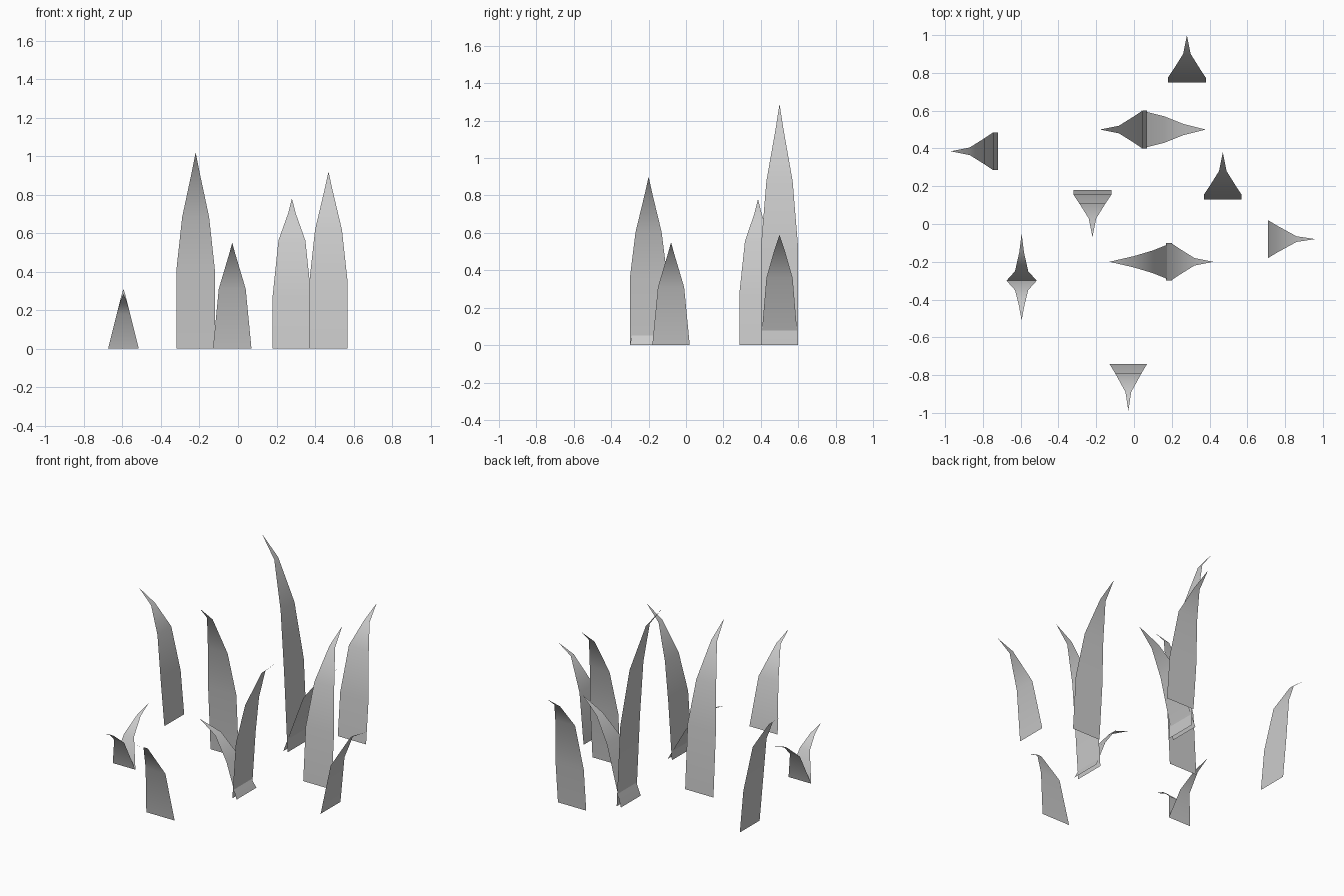
import bpy
from math import radians

if "Cube" in bpy.data.objects:
    bpy.data.objects.remove(bpy.data.objects["Cube"])

# Blade profiles: (lean outward, height, width); last point is the tip
def tall(h, low=0.37, mid=0.67):
    return [(0, 0, .2), (.025, h * low, .2), (.07, h * mid, .14),
            (.15, h * .9, .04), (.25, h, 0)]

SHORT = [(0, 0, .2), (.05, .31, .14), (.15, .495, .03), (.25, .55, 0)]
SPREAD = [(0, 0, .2), (.12, .36, .14), (.22, .5, .06), (.34, .59, 0)]
LOW_SPREAD = [(0, 0, .2), (.1, .2, .12), (.2, .33, .06), (.33, .39, 0)]
SPROUT_BACK = [(0, 0, .16), (.05, .18, .07), (.15, .27, .025), (.25, .31, 0)]
SPROUT_FRONT = [(0, 0, .16), (.05, .18, .07), (.13, .25, .03), (.21, .285, 0)]


def blade(name, x, y, angle, profile):
    """Flat curved strip leaning along its local +x, turned by angle."""
    verts, faces = [], []
    for off, z, w in profile[:-1]:
        verts += [(off, -w / 2, z), (off, w / 2, z)]
    verts.append((profile[-1][0], 0, profile[-1][1]))
    n = len(profile) - 1
    for i in range(n - 1):
        a = 2 * i
        faces.append((a, a + 2, a + 3, a + 1))
    faces.append((2 * n - 2, 2 * n, 2 * n - 1))
    mesh = bpy.data.meshes.new(name)
    mesh.from_pydata(verts, [], faces)
    mesh.shade_smooth()
    ob = bpy.data.objects.new(name, mesh)
    ob.location = (x, y, 0)
    ob.rotation_euler.z = radians(angle)
    bpy.context.collection.objects.link(ob)


RIGHT, BACK, LEFT, FRONT = 0, 90, 180, 270

# Single blades
blade("grass_blade_back", .28, .75, BACK, tall(.78, .35, .72))
blade("grass_blade_right_back", .47, .13, BACK, tall(.92))
blade("grass_blade_middle", -.22, .18, FRONT, tall(1.02, .4))
blade("grass_blade_front", -.03, -.74, FRONT, SHORT)
blade("grass_blade_right", .71, -.08, RIGHT, SHORT)
blade("grass_blade_left", -.72, .385, LEFT, tall(.78, .35, .71))

# Paired tufts
blade("back_tuft_tall", .07, .5, LEFT, tall(1.29, .4, .68))
blade("back_tuft_short", .04, .5, RIGHT, SPREAD)
blade("front_tuft_tall", .17, -.2, RIGHT, tall(.9, .4))
blade("front_tuft_short", .2, -.2, LEFT, LOW_SPREAD)

# Small sprout
blade("sprout_back", -.595, -.3, BACK, SPROUT_BACK)
blade("sprout_front", -.595, -.3, FRONT, SPROUT_FRONT)
